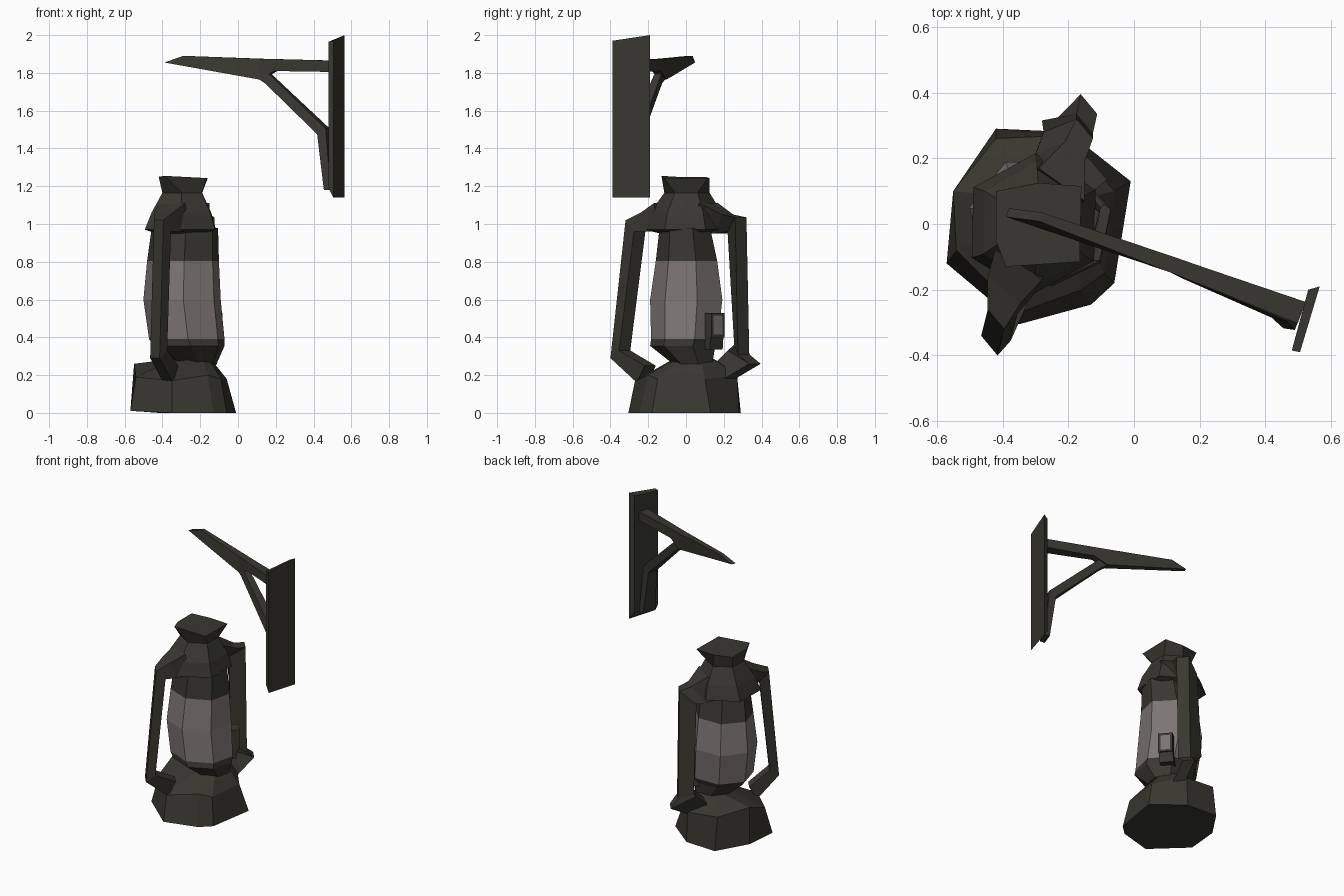
import bpy, bmesh, math
from mathutils import Vector, Matrix

if "Cube" in bpy.data.objects:
    bpy.data.objects.remove(bpy.data.objects["Cube"])


def material(name, rgb):
    m = bpy.data.materials.new(name)
    m.diffuse_color = (*rgb, 1)
    m.use_nodes = True
    m.node_tree.nodes["Principled BSDF"].inputs["Base Color"].default_value = m.diffuse_color
    return m


METAL = material("dark iron", (0.040, 0.038, 0.029))
GLASS = material("smoky glass", (0.20, 0.18, 0.173))


def finish(name, bm):
    bmesh.ops.recalc_face_normals(bm, faces=bm.faces)
    me = bpy.data.meshes.new(name)
    bm.to_mesh(me)
    bm.free()
    me.materials.append(METAL)
    me.materials.append(GLASS)
    ob = bpy.data.objects.new(name, me)
    bpy.context.collection.objects.link(ob)
    return ob


def loft(name, rings, glass=None):
    """Skin a stack of closed rings; faces between the glass heights turn grey."""
    bm = bmesh.new()
    loops = [[bm.verts.new(p) for p in r] for r in rings]
    n = len(loops[0])
    for a, b in zip(loops, loops[1:]):
        for i in range(n):
            j = (i + 1) % n
            f = bm.faces.new((a[i], a[j], b[j], b[i]))
            z = f.calc_center_median().z
            if glass and glass[0] < z < glass[1]:
                f.material_index = 1
    bm.faces.new(loops[0])
    bm.faces.new(loops[-1])
    return finish(name, bm)


def ring(cx, cy, rx, ry, z, n, rot=0):
    return [(cx + rx * math.cos(rot + math.tau * i / n),
             cy + ry * math.sin(rot + math.tau * i / n), z) for i in range(n)]


def bar(name, outer, inner, sides):
    """Four-sided bar between an outer and an inner path, widened by +-side."""
    rings = []
    for o, i, s in zip(outer, inner, sides):
        o, i, s = Vector(o), Vector(i), Vector((*s, 0))
        rings.append([o - s, o + s, i + s, i - s])
    return loft(name, rings)


# fuel tank: flared foot, uneven shoulder, narrow neck
foot = [(-.57, -.12, 0.01), (-.55, .1, 0.01), (-.42, .29, 0), (-.2, .28, 0),
        (-.01, .13, 0), (-.06, -.18, 0), (-.13, -.245, 0), (-.35, -.305, 0)]
shoulder = [(-.54, -.08, .19), (-.55, .1, .26), (-.42, .26, .22), (-.2, .27, .2),
            (-.06, .1, .18), (-.09, -.15, .18), (-.16, -.2, .2), (-.35, -.27, .17)]
neck = [(-.24 + (x + .29) * .42, .04 + y * .4, .285) for x, y, z in shoulder]
loft("fuel_tank", [foot, shoulder, neck])

# burner, glass globe and collar in one faceted column
R = 0.25
loft("globe", [
    ring(-.22, .04, .11, .11, .26, 7, R),
    ring(-.255, -.01, .19, .18, .355, 7, R),
    ring(-.27, 0, .205, .185, .39, 7, R),
    ring(-.295, .01, .21, .20, .60, 7, R),
    ring(-.29, .01, .195, .17, .805, 7, R),
    ring(-.28, .0, .18, .14, .98, 7, R)], glass=(.38, .81))

# cap: skirt, waist, flared squarish lid
lid = [(-.16, .115, 1.243), (-.29, .125, 1.243), (-.42, .10, 1.25),
       (-.42, -.05, 1.25), (-.39, -.13, 1.255), (-.165, -.115, 1.243)]
loft("cap", [
    ring(-.30, 0, .15, .14, .95, 6, .5),
    ring(-.305, 0, .215, .215, .97, 6, .5),
    ring(-.30, 0, .18, .19, 1.06, 6, .5),
    ring(-.295, .005, .12, .12, 1.165, 6, .5),
    lid])

# side frame tubes, spreading where they meet the cap
tube, root = (.025, -.03), (.07, -.05)
bar("frame_tube_front",
    [(-.35, -.12, 1.11), (-.395, -.20, 1.06), (-.42, -.29, 1.02), (-.44, -.37, .29), (-.37, -.23, .16)],
    [(-.33, -.08, .96), (-.36, -.18, .96), (-.38, -.245, .96), (-.40, -.325, .33), (-.34, -.19, .25)],
    [root, (.05, -.04), tube, tube, tube])
bar("frame_tube_back",
    [(-.22, .12, 1.11), (-.18, .22, 1.05), (-.15, .29, 1.035), (-.15, .305, .31),
     (-.137, .365, .26), (-.17, .23, .18)],
    [(-.28, .08, .96), (-.27, .18, .95), (-.25, .25, .96), (-.255, .285, .36),
     (-.25, .25, .33), (-.28, .17, .25)],
    [root, (.03, -.03), tube, tube, tube, tube])

# wick knob housing with a grey inset plate, and the stem below it
bm = bmesh.new()
bmesh.ops.create_cube(bm, size=1)
front = max(bm.faces, key=lambda f: f.calc_center_median().x)
bmesh.ops.scale(bm, vec=(.075, .09, .13), verts=bm.verts)
bmesh.ops.inset_region(bm, faces=[front], thickness=.02)
front.material_index = 1
bmesh.ops.transform(bm, matrix=Matrix.Translation((-.14, .145, .465)) @
                    Matrix.Rotation(math.radians(40), 4, 'Z'), verts=bm.verts)
finish("wick_knob", bm)
bar("knob_stem", [(-.115, .165, .42), (-.13, .16, .335)],
    [(-.17, .12, .42), (-.2, .10, .335)], [(.028, -.034)] * 2)


# wall bracket: plate, beam, brace
def side(w):
    return (.345 * w, .94 * w)


plate = [(.48, -.385), (.505, -.39), (.565, -.19), (.53, -.2)]
loft("wall_plate", [[(x, y, z) for (x, y), z in zip(plate, zs)]
                    for zs in ((1.19, 1.14, 1.14, 1.19), (1.965, 1.97, 2.0, 1.985))])
bar("bracket_beam",
    [(-.285, .022, 1.89), (.12, -.125, 1.875), (.2, -.155, 1.873), (.51, -.27, 1.865)],
    [(-.385, .035, 1.855), (.12, -.125, 1.765), (.2, -.155, 1.81), (.51, -.27, 1.805)],
    [side(.014), side(.024), side(.026), side(.035)])
bar("bracket_brace",
    [(.12, -.13, 1.765), (.15, -.145, 1.745), (.43, -.255, 1.475), (.47, -.275, 1.18)],
    [(.15, -.14, 1.82), (.175, -.15, 1.79), (.475, -.265, 1.505), (.505, -.28, 1.18)],
    [side(.02), side(.02), side(.032), side(.045)])
